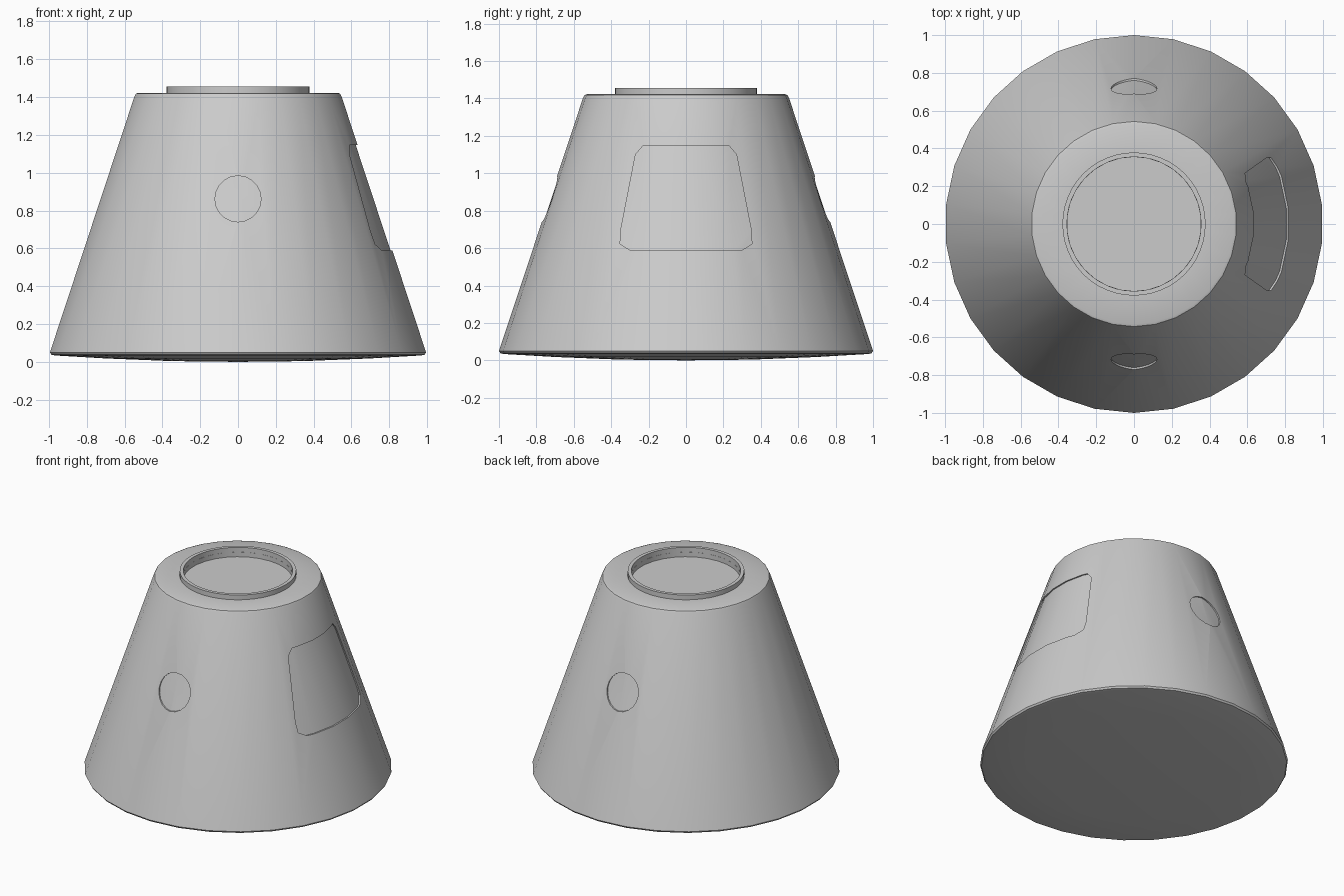
import bpy, bmesh, math
from mathutils import Matrix

if "Cube" in bpy.data.objects:
    bpy.data.objects.remove(bpy.data.objects["Cube"], do_unlink=True)

SIDES = 30

grey = bpy.data.materials.new("light_grey")
grey.use_nodes = True
grey.diffuse_color = (0.6, 0.6, 0.6, 1)
grey.node_tree.nodes["Principled BSDF"].inputs["Base Color"].default_value = (0.6, 0.6, 0.6, 1)


def add_object(name, bm):
    bmesh.ops.recalc_face_normals(bm, faces=bm.faces)
    mesh = bpy.data.meshes.new(name)
    bm.to_mesh(mesh)
    bm.free()
    obj = bpy.data.objects.new(name, mesh)
    obj.data.materials.append(grey)
    bpy.context.collection.objects.link(obj)
    return obj


def lathe(name, profile, sides):
    """Spin a radius/height profile around z; end points on the axis close it."""
    bm = bmesh.new()
    verts = [bm.verts.new((0, r, z)) for r, z in profile]
    edges = [bm.edges.new(pair) for pair in zip(verts, verts[1:])]
    bmesh.ops.spin(bm, geom=verts + edges, cent=(0, 0, 0), axis=(0, 0, 1),
                   angle=math.tau, steps=sides, use_duplicate=False)
    bmesh.ops.remove_doubles(bm, verts=bm.verts, dist=0.0005)
    return add_object(name, bm)


def prism(outline, turn):
    """Horizontal prism facing +x, turned around z."""
    bm = bmesh.new()
    face = bm.faces.new([bm.verts.new((0.4, y, z)) for y, z in outline])
    out = bmesh.ops.extrude_face_region(bm, geom=[face])["geom"]
    moved = [v for v in out if isinstance(v, bmesh.types.BMVert)]
    bmesh.ops.translate(bm, verts=moved, vec=(0.8, 0, 0))
    bmesh.ops.rotate(bm, verts=bm.verts, matrix=Matrix.Rotation(turn, 3, "Z"))
    cutter = add_object("cutter", bm)
    cutter.hide_render = True
    return cutter


def activate(obj):
    bpy.ops.object.select_all(action="DESELECT")
    obj.select_set(True)
    bpy.context.view_layer.objects.active = obj


def boolean(obj, cutter, operation):
    activate(obj)
    mod = obj.modifiers.new("cut", "BOOLEAN")
    mod.object, mod.operation, mod.solver = cutter, operation, "EXACT"
    bpy.ops.object.modifier_apply(modifier=mod.name)


def smooth(obj):
    activate(obj)
    bpy.ops.object.shade_smooth_by_angle(angle=math.radians(35))


# Conical hull with a shallow domed underside and a sunken top well
hull = lathe("hull", [(0, 0), (0.35, 0.004), (0.7, 0.018), (0.975, 0.034), (0.992, 0.038),
                      (1, 0.05), (0.55, 1.405), (0.543, 1.418), (0.53, 1.423),
                      (0.355, 1.423), (0.355, 1.39), (0, 1.39)], SIDES)

# Raised collar round the top well
collar = lathe("top_collar", [(0.355, 1.385), (0.379, 1.385), (0.379, 1.457),
                              (0.355, 1.457), (0.355, 1.385)], 48)

# Recessed side hatch and two round windows
half_hatch = [(0.3, 0.59), (0.352, 0.622), (0.35, 0.69), (0.27, 1.1), (0.23, 1.147)]
hatch = half_hatch + [(-y, z) for y, z in reversed(half_hatch)]
window = [(0.122 * math.cos(math.tau * i / 20), 0.862 + 0.122 * math.sin(math.tau * i / 20))
          for i in range(20)]
RECESS = 0.01
for name, outline, turn in (("side_hatch", hatch, 0),
                            ("front_window", window, -math.pi / 2),
                            ("back_window", window, math.pi / 2)):
    cutter = prism(outline, turn)
    boolean(hull, cutter, "DIFFERENCE")
    panel = lathe(name, [(0, 0.05), (1 - RECESS, 0.05), (0.55 - RECESS, 1.405), (0, 1.405)], SIDES)
    boolean(panel, cutter, "INTERSECT")
    smooth(panel)
    bpy.data.objects.remove(cutter, do_unlink=True)

smooth(hull)
smooth(collar)
